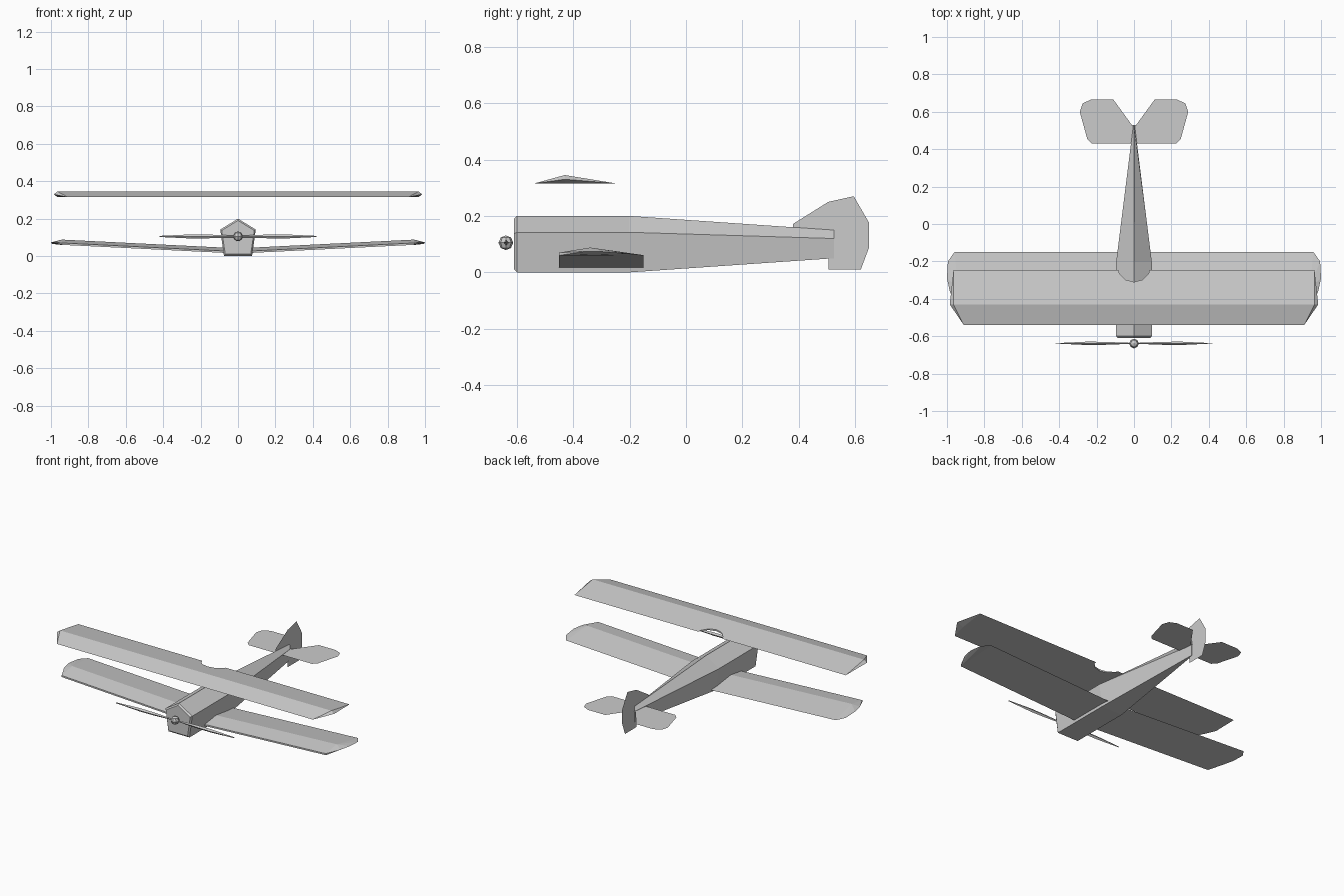
import bpy
import bmesh

if "Cube" in bpy.data.objects:
    bpy.data.objects.remove(bpy.data.objects["Cube"])


def add_object(name, bm):
    bmesh.ops.recalc_face_normals(bm, faces=bm.faces)
    mesh = bpy.data.meshes.new(name)
    bm.to_mesh(mesh)
    bm.free()
    obj = bpy.data.objects.new(name, mesh)
    bpy.context.collection.objects.link(obj)
    return obj


def hull(name, points):
    """Convex solid around a set of points."""
    bm = bmesh.new()
    verts = [bm.verts.new(p) for p in points]
    res = bmesh.ops.convex_hull(bm, input=verts)
    loose = [v for v in bm.verts if not v.link_faces]
    bmesh.ops.delete(bm, geom=loose, context='VERTS')
    bmesh.ops.dissolve_limit(bm, angle_limit=0.01, verts=bm.verts, edges=bm.edges)
    return add_object(name, bm)


def loft(name, rings):
    """Skin closed rings of equal length and cap both ends."""
    bm = bmesh.new()
    rows = [[bm.verts.new(p) for p in r] for r in rings]
    n = len(rows[0])
    for a, b in zip(rows, rows[1:]):
        for i in range(n):
            j = (i + 1) % n
            bm.faces.new((a[i], a[j], b[j], b[i]))
    bm.faces.new(rows[0])
    bm.faces.new(rows[-1])
    return add_object(name, bm)


def sheet(name, points):
    bm = bmesh.new()
    bm.faces.new([bm.verts.new(p) for p in points])
    return add_object(name, bm)


# Fuselage: five-sided section, tapering to a knife edge at the tail
# station: y, bottom half width, side half width, bottom z, side z, top z
stations = [
    (-0.61, 0.068, 0.087, 0.01, 0.137, 0.19),
    (-0.60, 0.075, 0.095, 0.0, 0.142, 0.2),
    (-0.20, 0.075, 0.095, 0.0, 0.142, 0.2),
    (0.525, 0.003, 0.004, 0.05, 0.12, 0.15),
]
loft("fuselage", [[(-b, y, zb), (b, y, zb), (s, y, zs), (0, y, zt), (-s, y, zs)]
                  for y, b, s, zb, zs, zt in stations])

# Upper wing: straight triangular airfoil with a rounded rear notch
upper = hull("upper_wing", [(sx * x, y, z) for sx in (-1, 1) for x, y, z in [
    (0.91, -0.54, 0.315), (0.965, -0.43, 0.345), (0.985, -0.43, 0.33),
    (0.965, -0.245, 0.315), (0.94, -0.43, 0.315)]])
bpy.ops.mesh.primitive_cylinder_add(vertices=12, radius=0.09, depth=0.2,
                                    location=(0, -0.22, 0.33))
cutter = bpy.context.object
cutter.name = "notch_cutter"
cutter.hide_render = True
cutter.hide_viewport = True
cutter.display_type = 'WIRE'
notch = upper.modifiers.new("notch", 'BOOLEAN')
notch.operation = 'DIFFERENCE'
notch.object = cutter

# Lower wings: raised toward the tips, rounded tip outline
for side, sx in (("left", -1), ("right", 1)):
    pts = []
    for x, z in ((0.07, 0.017), (0.94, 0.06)):
        pts += [(x, -0.45, z), (x, -0.45, z + 0.01),
                (x, -0.34, z + 0.028), (x, -0.15, z)]
    pts += [(0.96, -0.15, 0.061), (0.995, -0.2, 0.066), (1.0, -0.29, 0.073),
            (0.985, -0.36, 0.074)]
    hull(side + "_lower_wing", [(sx * x, y, z) for x, y, z in pts])

# Tail surfaces: thin flat sheets
half = [(0.225, 0.43), (0.25, 0.455), (0.29, 0.60), (0.275, 0.645),
        (0.23, 0.665), (0.11, 0.665), (0.012, 0.53)]
sheet("tailplane", [(x, y, 0.12) for x, y in half]
      + [(-x, y, 0.12) for x, y in reversed(half)])
fin = [(0.38, 0.14), (0.38, 0.172), (0.505, 0.25), (0.595, 0.27), (0.65, 0.175),
       (0.65, 0.09), (0.62, 0.01), (0.505, 0.01), (0.505, 0.1)]
sheet("fin_and_rudder", [(0, y, z) for y, z in fin])

# Propeller blades: slender spindles
for side, sx in (("left", -1), ("right", 1)):
    loft(side + "_propeller_blade", [
        [(sx * x, -0.638 - hy, 0.105), (sx * x, -0.638, 0.105 + hz),
         (sx * x, -0.638 + hy, 0.105), (sx * x, -0.638, 0.105 - hz)]
        for x, hy, hz in [(0.0, 0.002, 0.004), (0.16, 0.008, 0.01),
                          (0.25, 0.009, 0.011), (0.42, 0.001, 0.003)]])

# Propeller hub
bpy.ops.mesh.primitive_uv_sphere_add(segments=8, ring_count=4, radius=0.026,
                                     location=(0, -0.639, 0.105))
bpy.context.object.name = "propeller_hub"
